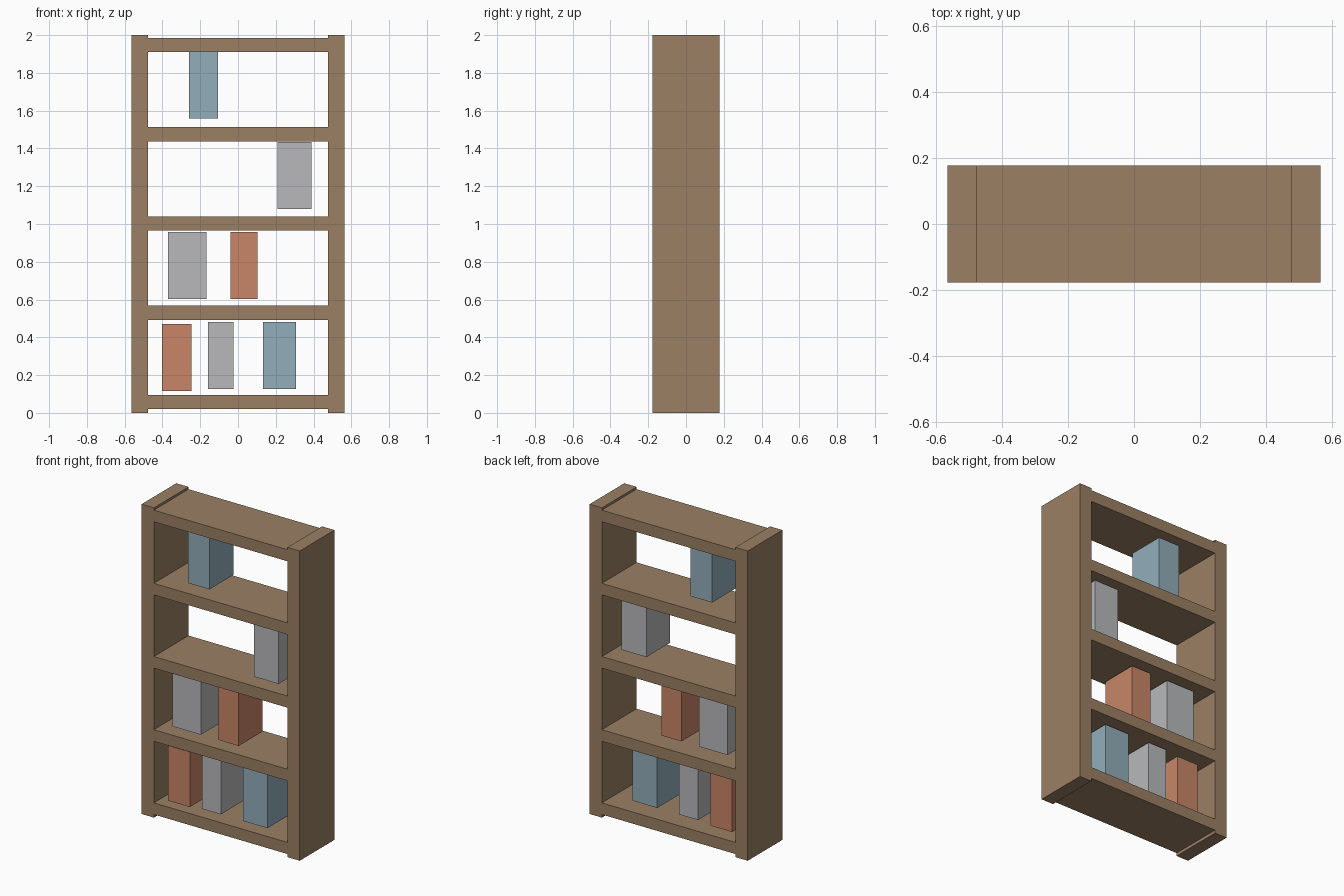
import bpy
import bmesh
from mathutils import Vector

cube = bpy.data.objects.get("Cube")
if cube:
    bpy.data.objects.remove(cube, do_unlink=True)


def material(name, rgb):
    mat = bpy.data.materials.new(name)
    mat.use_nodes = True
    color = (*rgb, 1.0)
    mat.diffuse_color = color
    mat.node_tree.nodes["Principled BSDF"].inputs["Base Color"].default_value = color
    return mat


wood = material("brown wood", (0.328, 0.216, 0.127))
blue = material("dusty blue", (0.287, 0.423, 0.491))
grey = material("light grey", (0.479, 0.485, 0.497))
red = material("terracotta", (0.578, 0.238, 0.138))


def box(name, x, y, z, mat):
    """Box filling the given (low, high) range on each axis."""
    bm = bmesh.new()
    bmesh.ops.create_cube(bm, size=1)
    spans = (x, y, z)
    bmesh.ops.scale(bm, vec=Vector([hi - lo for lo, hi in spans]), verts=bm.verts)
    mesh = bpy.data.meshes.new(name)
    bm.to_mesh(mesh)
    bm.free()
    mesh.materials.append(mat)
    obj = bpy.data.objects.new(name, mesh)
    obj.location = [(lo + hi) / 2 for lo, hi in spans]
    bpy.context.collection.objects.link(obj)
    return obj


DEPTH = (-0.177, 0.177)
INNER, OUTER = 0.477, 0.565

# Side panels
box("left_side_panel", (INNER, OUTER), DEPTH, (0, 2), wood)
box("right_side_panel", (-OUTER, -INNER), DEPTH, (0, 2), wood)

# Five evenly spaced shelves
SHELF_STEP, SHELF_THICKNESS = 0.4725, 0.075
for i in range(5):
    bottom = 0.02 + i * SHELF_STEP
    box(f"shelf_{i + 1}", (-INNER, INNER), DEPTH, (bottom, bottom + SHELF_THICKNESS), wood)

# Books: name, left and right edge, bottom, colour
BOOK_HEIGHT = 0.355
books = [
    ("bottom_red_book", -0.403, -0.247, 0.115, red),
    ("bottom_grey_book", -0.16, -0.025, 0.127, grey),
    ("bottom_blue_book", 0.132, 0.308, 0.127, blue),
    ("lower_grey_book", -0.37, -0.168, 0.603, grey),
    ("lower_red_book", -0.041, 0.102, 0.603, red),
    ("middle_grey_book", 0.21, 0.388, 1.08, grey),
    ("top_blue_book", -0.26, -0.106, 1.558, blue),
]
for name, x0, x1, z, mat in books:
    box(name, (x0, x1), (-0.139, 0.105), (z, z + BOOK_HEIGHT), mat)
